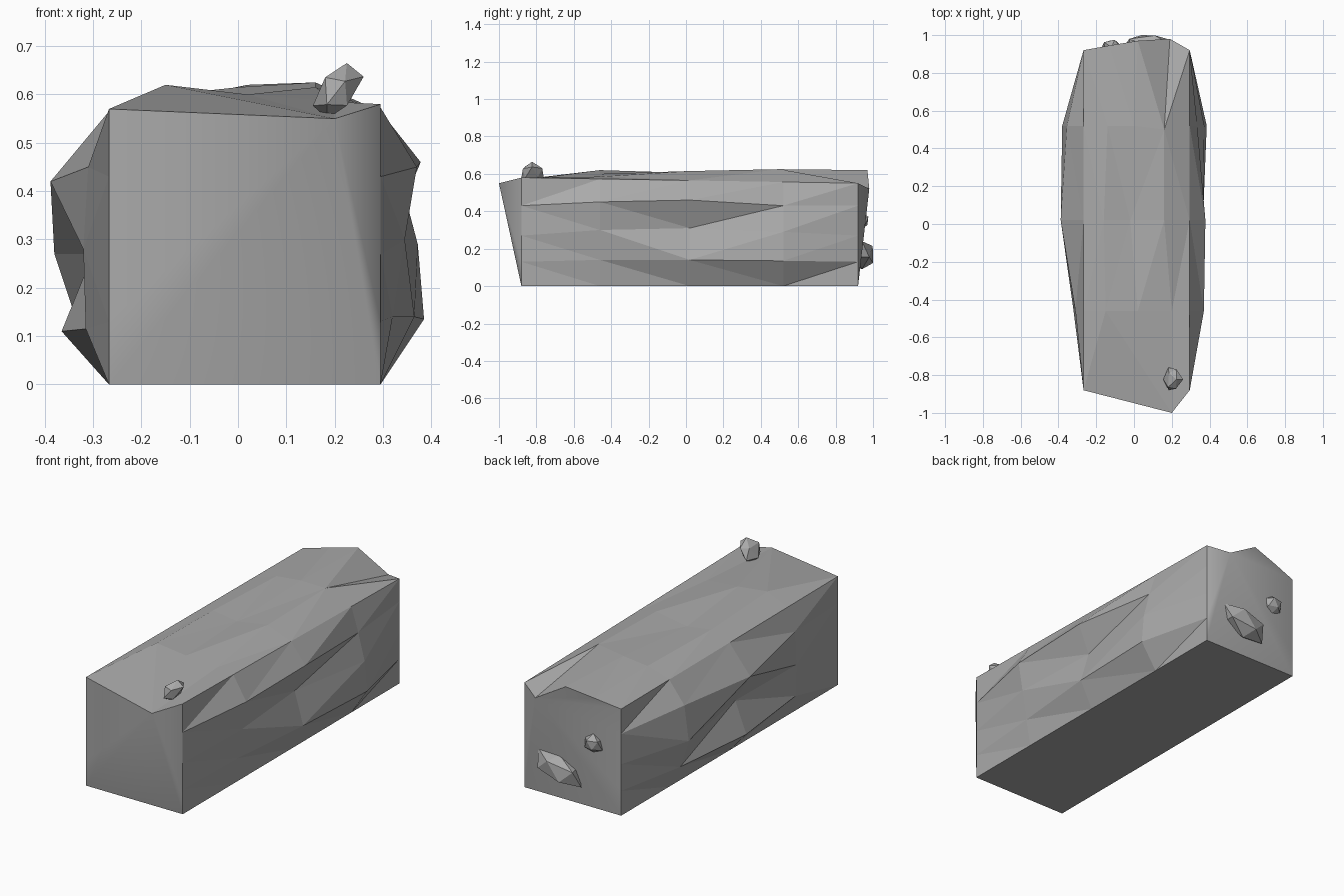
import bpy
import bmesh
import random
from mathutils import Vector

if "Cube" in bpy.data.objects:
    bpy.data.objects.remove(bpy.data.objects["Cube"], do_unlink=True)

# One grey stone colour
stone = bpy.data.materials.new("grey_stone")
stone.use_nodes = True
grey = (0.4, 0.4, 0.4, 1)
stone.diffuse_color = grey
bsdf = next(n for n in stone.node_tree.nodes if n.type == 'BSDF_PRINCIPLED')
bsdf.inputs["Base Color"].default_value = grey
bsdf.inputs["Roughness"].default_value = 0.9

RIGHT, LEFT = 0.295, -0.267


def finish(bm, name):
    bmesh.ops.recalc_face_normals(bm, faces=bm.faces[:])
    mesh = bpy.data.meshes.new(name)
    bm.to_mesh(mesh)
    bm.free()
    mesh.materials.append(stone)
    obj = bpy.data.objects.new(name, mesh)
    bpy.context.collection.objects.link(obj)
    return obj


def flat_side(x):
    return [(x, z) for z in (0.13, 0.27, 0.43)]


def ring(y, right, top, left):
    """Cross-section: up the right side, over the top, down the left side."""
    t = (y + 0.88) / 1.8
    points = [(RIGHT, y, 0)]
    points += [(x, y, z) for x, z in right]
    points.append((RIGHT, y, 0.58 - 0.03 * t))
    points += [Vector(p) for p in top]
    points.append((LEFT, y, 0.57 - 0.01 * t))
    points += [(x, y, z) for x, z in reversed(left)]
    points.append((LEFT, y, 0))
    return points


# Cross-sections of the rough block, front to back
nose = (0.2, -1, 0.55)
sections = [
    ring(-0.88, flat_side(RIGHT), [nose, nose, nose], flat_side(LEFT)),
    ring(-0.46,
         [(0.32, 0.14), (0.345, 0.3), (0.37, 0.45)],
         [(0.2, -0.46, 0.585), (0.02, -0.46, 0.6), (-0.15, -0.46, 0.62)],
         [(-0.315, 0.115), (-0.32, 0.28), (-0.31, 0.45)]),
    ring(0.02,
         [(0.365, 0.14), (0.315, 0.31), (0.378, 0.46)],
         [(0.16, 0.02, 0.615), (-0.02, 0.02, 0.585), (-0.16, 0.02, 0.605)],
         [(-0.365, 0.11), (-0.3, 0.27), (-0.388, 0.42)]),
    ring(0.52,
         [(0.385, 0.135), (0.372, 0.29), (0.335, 0.43)],
         [(0.16, 0.5, 0.625), (0.0, 0.52, 0.615), (-0.14, 0.52, 0.6)],
         [(-0.33, 0.12), (-0.38, 0.27), (-0.355, 0.45)]),
    ring(0.92, flat_side(RIGHT),
         [(0.19, 0.98, 0.52), (0.02, 0.97, 0.62), (-0.13, 0.945, 0.59)],
         flat_side(LEFT)),
]

# Rough block: skin the sections, then fan the two ends
bm = bmesh.new()
loops = [[bm.verts.new(p) for p in s] for s in sections]
count = len(loops[0])
for a, b in zip(loops, loops[1:]):
    for i in range(count):
        j = (i + 1) % count
        bm.faces.new((a[i], a[j], b[j], b[i]))
apex = 5
for loop in (loops[0], loops[-1]):
    for k in range(1, count - 1):
        i, j = (apex + k) % count, (apex + k + 1) % count
        face = bm.faces.new((loop[apex], loop[i], loop[j]))
        face.smooth = True
bmesh.ops.remove_doubles(bm, verts=bm.verts[:], dist=0.0001)
bmesh.ops.triangulate(bm, faces=[f for f in bm.faces if len(f.verts) > 3])
finish(bm, "rough_block")


def pebble(name, low, high, seed, lean=0.0, tilt=0.0):
    """Irregular faceted pebble fitted into a box."""
    rng = random.Random(seed)
    bm = bmesh.new()
    bmesh.ops.create_icosphere(bm, subdivisions=1, radius=1)
    for v in bm.verts:
        v.co *= rng.uniform(0.8, 1.15)
        v.co.x += lean * v.co.z
        v.co.z += tilt * v.co.x
    for axis in range(3):
        values = [v.co[axis] for v in bm.verts]
        a, b = min(values), max(values)
        for v in bm.verts:
            f = (v.co[axis] - a) / (b - a)
            v.co[axis] = low[axis] + f * (high[axis] - low[axis])
    finish(bm, name)


# Loose pebbles stuck to the block
pebble("top_pebble", (0.155, -0.88, 0.55), (0.26, -0.76, 0.665), 3, lean=0.5)
pebble("large_back_pebble", (-0.05, 0.88, 0.09), (0.2, 1.0, 0.24), 5, tilt=0.4)
pebble("small_back_pebble", (-0.17, 0.89, 0.3), (-0.07, 0.975, 0.4), 8)
